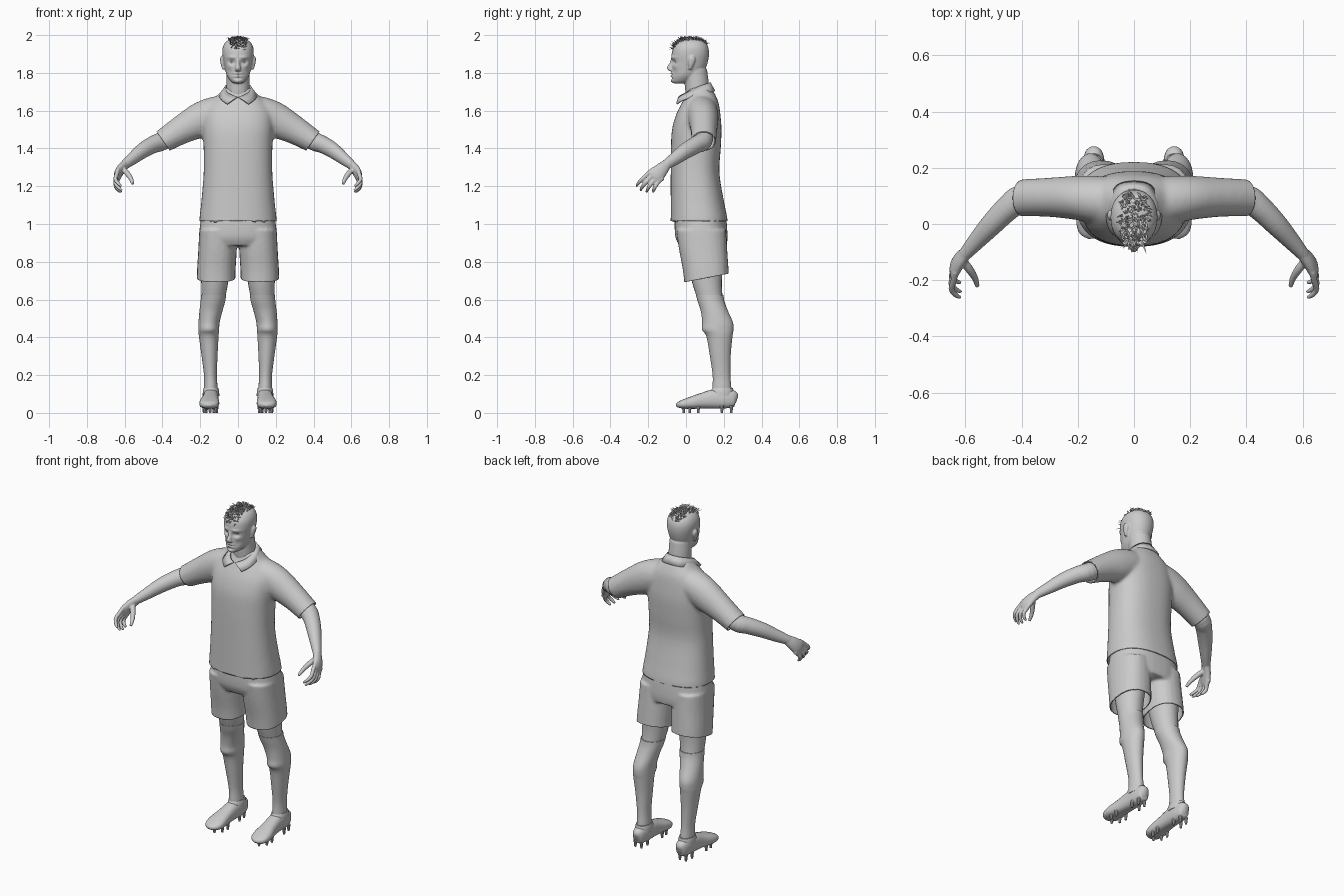
import bpy, bmesh, math, random
from mathutils import Vector

random.seed(4)
X, Y = Vector((1, 0, 0)), Vector((0, 1, 0))


def spline(rows, k=4):
    """Catmull-Rom resampling of ring rows."""
    out, m = [], len(rows) - 1
    for i in range(m):
        p = [rows[max(0, min(m, i + j))] for j in (-1, 0, 1, 2)]
        for s in range(k):
            t = s / k
            out.append([0.5 * (2 * b + (c - a) * t + (2 * a - 5 * b + 4 * c - d) * t * t
                               + (3 * b - a - 3 * c + d) * t ** 3) for a, b, c, d in zip(*p)])
    return out + [list(rows[-1])]


def loft(bm, rows, ref=None, mirror=False, n=24, e=2.0):
    """Closed tube through rings (x, y, z, a, b); horizontal rings unless ref is given."""
    rows = spline(rows)
    pts = [Vector(r[:3]) for r in rows]
    for side in ((1, -1) if mirror else (1,)):
        loops = []
        for i, r in enumerate(rows):
            u, v = X, Y
            if ref:
                t = (pts[min(i + 1, len(pts) - 1)] - pts[max(i - 1, 0)]).normalized()
                u = (ref - t * ref.dot(t)).normalized()
                v = t.cross(u)
            loop = []
            for j in range(n):
                c, s = math.cos(math.tau * j / n), math.sin(math.tau * j / n)
                p = pts[i] + u * r[3] * math.copysign(abs(c) ** (2 / e), c) \
                    + v * r[4] * math.copysign(abs(s) ** (2 / e), s)
                loop.append(bm.verts.new((p.x * side, p.y, p.z)))
            loops.append(loop)
        for a, b in zip(loops, loops[1:]):
            for j in range(n):
                bm.faces.new((a[j], a[(j + 1) % n], b[(j + 1) % n], b[j]))
        bm.faces.new(loops[0])
        bm.faces.new(loops[-1])


def activate(ob):
    bpy.ops.object.select_all(action='DESELECT')
    ob.select_set(True)
    bpy.context.view_layer.objects.active = ob


def smooth(ob, deg=50):
    activate(ob)
    bpy.ops.object.shade_smooth_by_angle(angle=math.radians(deg))


def finish(name, bm, voxel=0, iters=3, deg=50):
    """Make an object; with voxel set, fuse its parts into one soft skin."""
    bmesh.ops.recalc_face_normals(bm, faces=bm.faces)
    me = bpy.data.meshes.new(name)
    bm.to_mesh(me)
    bm.free()
    ob = bpy.data.objects.new(name, me)
    bpy.context.collection.objects.link(ob)
    if voxel:
        activate(ob)
        ob.modifiers.new("fuse", 'REMESH').voxel_size = voxel
        sm = ob.modifiers.new("soften", 'SMOOTH')
        sm.factor, sm.iterations = 0.5, iters
        for m in ("fuse", "soften"):
            bpy.ops.object.modifier_apply(modifier=m)
    smooth(ob, deg)
    return ob


def cut(ob, co, no, test):
    """Open a hem: remove what lies beyond the plane among faces passing test."""
    bm = bmesh.new()
    bm.from_mesh(ob.data)
    faces = [f for f in bm.faces if test(f.calc_center_median())]
    geom = list({g for f in faces for g in (*f.verts, *f.edges, f)})
    bmesh.ops.bisect_plane(bm, geom=geom, plane_co=co, plane_no=no, clear_outer=True)
    bm.to_mesh(ob.data)
    bm.free()


def thicken(ob, t):
    m = ob.modifiers.new("cloth", 'SOLIDIFY')
    m.thickness, m.offset = t, -1
    smooth(ob)


# Shirt: torso and sleeves fused, then opened at the hems
bm = bmesh.new()
loft(bm, [(0, .07, .97, .207, .152), (0, .069, 1.03, .204, .15), (0, .06, 1.12, .194, .141),
          (0, .048, 1.27, .182, .129), (0, .052, 1.4, .182, .132), (0, .057, 1.5, .186, .131),
          (0, .065, 1.58, .182, .117), (0, .075, 1.64, .152, .098), (0, .077, 1.685, .105, .078),
          (0, .073, 1.72, .074, .062)], n=40, e=2.4)
loft(bm, [(.06, .08, 1.60, .08, .08), (.12, .085, 1.585, .085, .09), (.2, .093, 1.55, .079, .093),
          (.3, .095, 1.498, .07, .076), (.395, .093, 1.44, .066, .063), (.45, .09, 1.405, .064, .06)],
     ref=Y, mirror=True)
shirt = finish("shirt", bm, .01, 6)
cut(shirt, (0, 0, 1.015), (0, 0, -1), lambda c: c.z < 1.15)
for s in (1, -1):
    cut(shirt, (s * .397, .09, 1.44), (s * .82, 0, -.57), lambda c: c.x * s > .3)
thicken(shirt, .006)

# Collar: folded strip with two points at the front
top = [(0, .13, 1.75), (.045, .113, 1.745), (.07, .065, 1.728), (.06, .01, 1.702), (.034, -.025, 1.685), (.004, -.04, 1.675)]
low = [(0, .155, 1.705), (.06, .14, 1.702), (.097, .075, 1.69), (.098, .01, 1.67), (.083, -.03, 1.655), (.058, -.052, 1.638)]
bm = bmesh.new()
for s in (1, -1):
    a, b = ([bm.verts.new((s * p[0], p[1], p[2])) for p in spline(q)] for q in (top, low))
    for i in range(len(a) - 1):
        bm.faces.new((a[i], a[i + 1], b[i + 1], b[i]))
bmesh.ops.remove_doubles(bm, verts=bm.verts, dist=.0005)
collar = finish("collar", bm)
thicken(collar, .01)

# Shorts: pelvis and two legs fused, open hems
bm = bmesh.new()
loft(bm, [(0, .077, 1.06, .19, .132), (0, .078, 1.0, .2, .138), (0, .082, .93, .207, .138),
          (0, .09, .885, .2, .125)], n=40, e=2.4)
loft(bm, [(.105, .08, .97, .1, .132), (.108, .09, .87, .102, .128), (.115, .105, .75, .102, .121),
          (.117, .113, .64, .102, .118)], mirror=True, e=2.3)
shorts = finish("shorts", bm, .008, 4)
cut(shorts, (0, .11, .715), (0, .19, -.98), lambda c: c.z < .8)
thicken(shorts, .006)

# Bare thighs and knees
bm = bmesh.new()
loft(bm, [(.115, .1, .84, .085, .1), (.123, .11, .7, .072, .08), (.13, .126, .61, .062, .068),
          (.14, .145, .54, .05, .06)], mirror=True)
finish("thighs", bm)

# Socks with calf shape and shin-pad ridge
bm = bmesh.new()
loft(bm, [(.129, .125, .624, .066, .073), (.133, .133, .59, .065, .071), (.143, .15, .54, .061, .072),
          (.153, .167, .48, .056, .081), (.155, .168, .44, .055, .083), (.155, .177, .405, .052, .069),
          (.151, .181, .31, .043, .056), (.146, .188, .2, .034, .047), (.144, .19, .13, .036, .05),
          (.143, .19, .07, .034, .05)], mirror=True, n=32)
finish("socks", bm)

# Boots, ankle collars and studs
bm = bmesh.new()
loft(bm, [(.143, .27, .07, .01, .018), (.143, .257, .073, .03, .042), (.143, .21, .076, .04, .052),
          (.144, .15, .074, .041, .051), (.147, .09, .065, .044, .042), (.151, .03, .054, .052, .033),
          (.152, -.01, .047, .051, .025), (.151, -.037, .043, .037, .017), (.15, -.052, .042, .012, .007)],
     ref=X, mirror=True, e=2.5)
loft(bm, [(.143, .192, .09, .044, .062), (.143, .192, .115, .043, .06), (.143, .194, .132, .039, .054)], mirror=True)
finish("boots", bm)
bm = bmesh.new()
for dx, y in ((-.03, .02), (.03, .02), (-.035, .065), (.032, .065), (0, -.012), (-.025, .19), (.025, .19), (-.02, .24), (.02, .24)):
    loft(bm, [(.148 + dx, y, 0, .006, .006), (.148 + dx, y, .04, .011, .011)], mirror=True, n=10)
finish("studs", bm, deg=30)

# Arms with hands and fingers
bm = bmesh.new()
loft(bm, [(.31, .095, 1.495, .05, .05), (.4, .09, 1.44, .05, .05), (.45, .055, 1.42, .045, .046),
          (.505, 0, 1.388, .04, .042), (.56, -.06, 1.345, .031, .034), (.602, -.108, 1.312, .023, .026)],
     ref=X, mirror=True)
loft(bm, [(.595, -.1, 1.318, .022, .026), (.62, -.128, 1.29, .022, .036), (.636, -.155, 1.262, .02, .043),
          (.642, -.176, 1.243, .013, .042)], ref=X, mirror=True)
for i in range(4):
    k = Vector((.641, -.2 + .018 * i, 1.268 - .015 * i))
    f = (1, 1.12, 1.02, .8)[i]
    steps = [(-.006, .03, .025), (0, 0, 0), (.008, -.032 + .004 * i, -.03), (-.006, -.052 + .007 * i, -.052),
             (-.024, -.062 + .009 * i, -.068)]
    loft(bm, [(*(k + Vector(d) * f), r, r) for d, r in zip(steps, (.011, .0115, .0105, .0095, .006))],
         ref=X, mirror=True, n=12)
loft(bm, [(.612, -.125, 1.295, .014, .014), (.588, -.158, 1.27, .015, .015), (.567, -.19, 1.24, .012, .012),
          (.557, -.222, 1.212, .008, .008)], ref=Y, mirror=True, n=12)
finish("arms", bm, .0042, 3)

# Head: neck, skull, nose and ears fused
bm = bmesh.new()
loft(bm, [(0, .08, 1.62, .08, .065), (0, .062, 1.69, .064, .064), (0, .055, 1.76, .062, .064),
          (0, .045, 1.82, .062, .066)])
loft(bm, [(0, -.037, 1.745, .024, .03), (0, -.022, 1.757, .04, .053), (0, -.004, 1.785, .059, .073),
          (0, .013, 1.82, .069, .088), (0, .02, 1.86, .077, .096), (0, .023, 1.9, .083, .099),
          (0, .025, 1.935, .081, .093), (0, .028, 1.963, .066, .074), (0, .03, 1.98, .038, .042),
          (0, .03, 1.984, .012, .014)], n=32, e=2.15)
loft(bm, [(0, -.07, 1.875, .009, .009), (0, -.077, 1.85, .009, .012), (0, -.084, 1.828, .014, .017),
          (0, -.079, 1.813, .018, .014), (0, -.072, 1.808, .01, .008)], n=16)
loft(bm, [(.074, .022, 1.818, .008, .008), (.079, .025, 1.835, .01, .012), (.083, .03, 1.86, .011, .019),
          (.085, .032, 1.878, .01, .017), (.083, .032, 1.888, .006, .01)], mirror=True, n=16)
head = finish("head", bm, .0045, 3)
# Face relief: sockets, brows, cheeks, lips, chin (x, z, width, height, push back)
relief = [(.032, 1.856, .017, .012, .012), (.034, 1.882, .024, .008, -.006), (.045, 1.835, .015, .014, -.004),
          (.04, 1.8, .014, .02, .004), (0, 1.797, .022, .005, -.006), (0, 1.79, .024, .003, .006),
          (0, 1.783, .019, .005, -.006), (0, 1.756, .02, .01, -.006), (0, 1.77, .022, .005, .004)]
for v in head.data.vertices:
    if v.co.y < -.01:
        v.co.y += sum(d * math.exp(-((abs(v.co.x) - x) / w) ** 2 - ((v.co.z - z) / h) ** 2)
                      for x, z, w, h, d in relief)

# Eyes
bm = bmesh.new()
for s in (1, -1):
    g = bmesh.ops.create_uvsphere(bm, u_segments=16, v_segments=10, radius=.013)
    bmesh.ops.translate(bm, verts=g["verts"], vec=(s * .032, -.045, 1.857))
finish("eyes", bm)

# Cropped hair: bent spiky tufts planted along the crown
bm = bmesh.new()
bpy.context.view_layer.update()
for i in range(330):
    y = random.uniform(-.07, .11)
    x = random.uniform(-1, 1) * .05 * math.sqrt(max(.1, 1 - ((y - .015) / .11) ** 2))
    hit, p, nrm, _ = head.ray_cast((x, y, 2.2), (0, 0, -1))
    if not hit:
        continue
    a = random.uniform(0, math.tau)
    lean = Vector((math.cos(a), math.sin(a) - .5, 0)) * random.uniform(.008, .018)
    h = random.uniform(.006, .012)
    mid, tip = p + nrm * h + lean * .5, p + nrm * h * 1.1 + lean * 1.3
    tip.z = min(tip.z, 2.0)
    base = [p - nrm * .003 + Vector((math.cos(q), math.sin(q), 0)) * .005 for q in (a, a + 2.1, a + 4.2)]
    b = [bm.verts.new(q) for q in base]
    m = [bm.verts.new(mid + (q - p) * .6) for q in base]
    t = bm.verts.new(tip)
    for j in range(3):
        bm.faces.new((b[j], b[(j + 1) % 3], m[(j + 1) % 3], m[j]))
        bm.faces.new((m[j], m[(j + 1) % 3], t))
finish("hair", bm)
